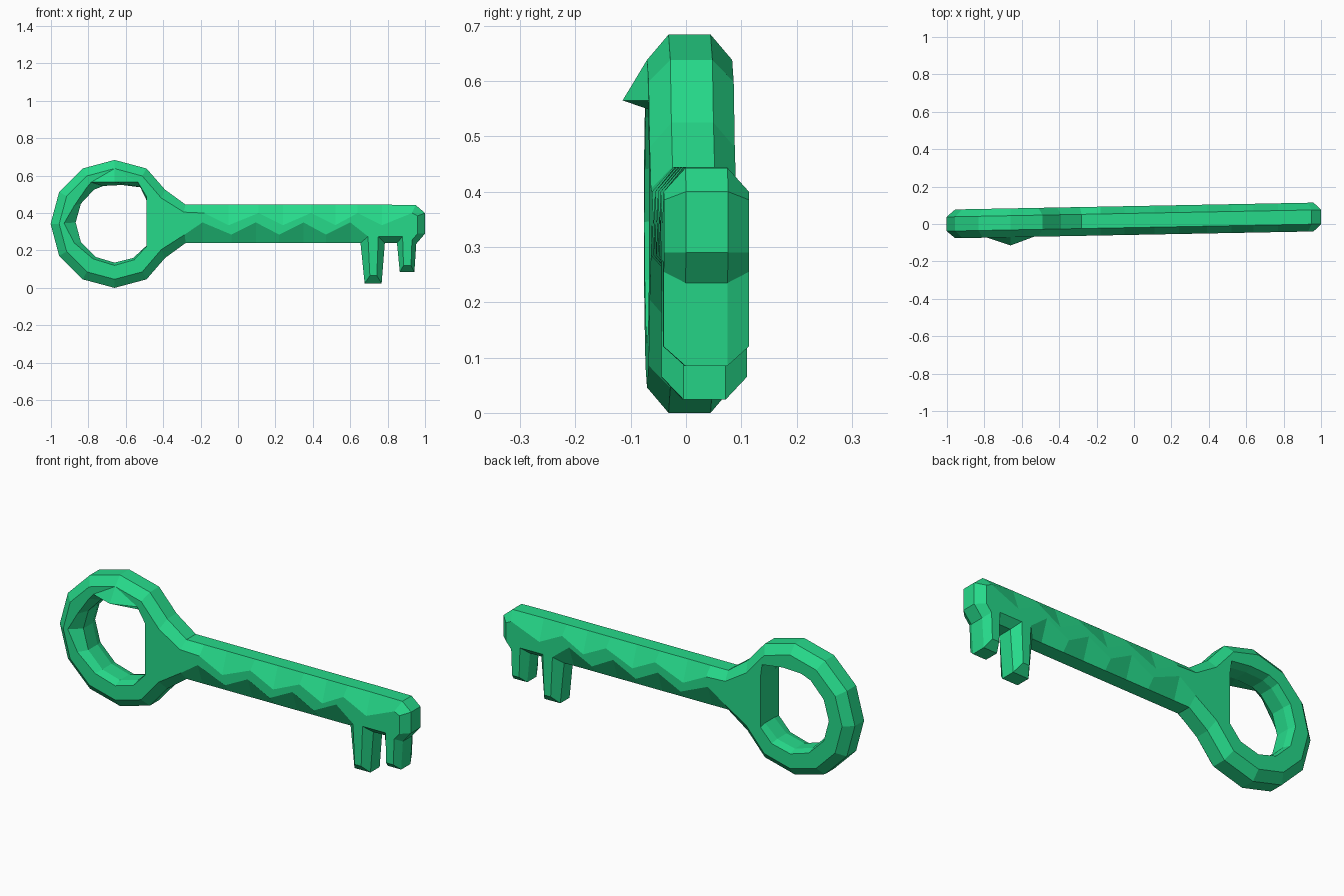
import bpy, bmesh, math

if "Cube" in bpy.data.objects:
    bpy.data.objects.remove(bpy.data.objects["Cube"])

# Colour
green = bpy.data.materials.new("key green")
green.diffuse_color = (0.0194, 0.70, 0.255, 1)
green.use_nodes = True
green.node_tree.nodes["Principled BSDF"].inputs["Base Color"].default_value = green.diffuse_color

CX, CZ, R = -0.66, 0.342, 0.342      # bow centre and radius
RIM_Y, FACE_Y = 0.038, 0.077         # half depth of the rim and of the flat faces

# Outline as pairs: rim point, chamfered face point (x, z), clockwise
outline = []


def add(ox, oz, fx, fz):
    outline.append(((ox, oz), (fx, fz)))


# Shaft top with chipped zigzag chamfer
add(-0.28, 0.445, -0.29, 0.405)
for x in (-0.05, 0.24, 0.52, 0.77):
    add(x - 0.13, 0.445, x - 0.13, 0.40)
    add(x, 0.445, x, 0.335)
add(0.95, 0.443, 0.93, 0.40)

# Shaft tip and the two teeth
add(1.00, 0.40, 0.96, 0.385)
add(1.00, 0.29, 0.96, 0.29)
add(0.953, 0.235, 0.93, 0.255)
add(0.943, 0.085, 0.925, 0.12)
add(0.865, 0.085, 0.885, 0.12)
add(0.85, 0.24, 0.88, 0.275)
add(0.785, 0.24, 0.75, 0.275)
add(0.768, 0.024, 0.742, 0.065)
add(0.677, 0.024, 0.705, 0.065)
add(0.655, 0.24, 0.695, 0.275)

# Shaft underside with chipped zigzag chamfer
for x in (0.60, 0.35, 0.095, -0.19):
    add(x, 0.24, x, 0.35)
    if x > -0.1:
        add(x - 0.13, 0.24, x - 0.13, 0.285)
add(-0.28, 0.24, -0.285, 0.285)
add(-0.39, 0.16, -0.41, 0.205)

# Bow rim
for deg in range(300, 59, -30):
    c, s = math.cos(math.radians(deg)), math.sin(math.radians(deg))
    add(CX + R * c, CZ + R * s, CX + (R - 0.046) * c, CZ + (R - 0.046) * s)
add(-0.39, 0.525, -0.41, 0.48)

# Bow hole as pairs: inner wall point, front face point
hole = [
    ((-0.49, 0.47), (-0.49, 0.49)), ((-0.50, 0.535), (-0.535, 0.565)),
    ((-0.62, 0.55), (-0.66, 0.565)), ((-0.72, 0.545), (-0.785, 0.565)),
    ((-0.77, 0.525), (-0.81, 0.535)), ((-0.84, 0.45), (-0.875, 0.44)),
    ((-0.868, 0.35), (-0.93, 0.345)), ((-0.84, 0.245), (-0.875, 0.24)),
    ((-0.76, 0.165), (-0.775, 0.155)), ((-0.66, 0.135), (-0.66, 0.12)),
    ((-0.56, 0.16), (-0.555, 0.15)), ((-0.49, 0.225), (-0.49, 0.22)),
]

bm = bmesh.new()


def loop(points, y):
    return [bm.verts.new((x, y, z)) for x, z in points]


def bridge(a, b):
    n = len(a)
    for i in range(n):
        j = (i + 1) % n
        bm.faces.new((a[i], a[j], b[j], b[i]))


def loop_edges(vs):
    return [bm.edges.get((vs[i], vs[(i + 1) % len(vs)])) for i in range(len(vs))]


rims, walls, fronts = [], [], []
for side in (-1, 1):
    rim = loop([p[0] for p in outline], side * RIM_Y)
    face = loop([p[1] for p in outline], side * FACE_Y)
    wall = loop([p[0] for p in hole], side * RIM_Y)
    if side < 0:
        lip_points = [p[1] for p in hole]
    else:   # plain narrow bevel at the back
        lip_points = [(x + (x - CX) * 0.06 if x < -0.5 else x, CZ + (z - CZ) * 1.06)
                      for (x, z), _ in hole]
    lip = loop(lip_points, side * FACE_Y)
    bridge(rim, face)
    bridge(wall, lip)
    bmesh.ops.triangle_fill(bm, use_beauty=True, normal=(0, side, 0),
                            edges=loop_edges(face) + loop_edges(lip))
    rims.append(rim)
    walls.append(wall)
    if side < 0:
        lip[2].co.y = -0.121      # raised point on the front of the bow
bridge(*rims)
bridge(*walls)

# The key leans slightly back towards its tip
for v in bm.verts:
    v.co.y += 0.019 * (v.co.x + 1)
bmesh.ops.recalc_face_normals(bm, faces=bm.faces[:])

mesh = bpy.data.meshes.new("key")
bm.to_mesh(mesh)
bm.free()
mesh.materials.append(green)
key = bpy.data.objects.new("key", mesh)
bpy.context.collection.objects.link(key)
